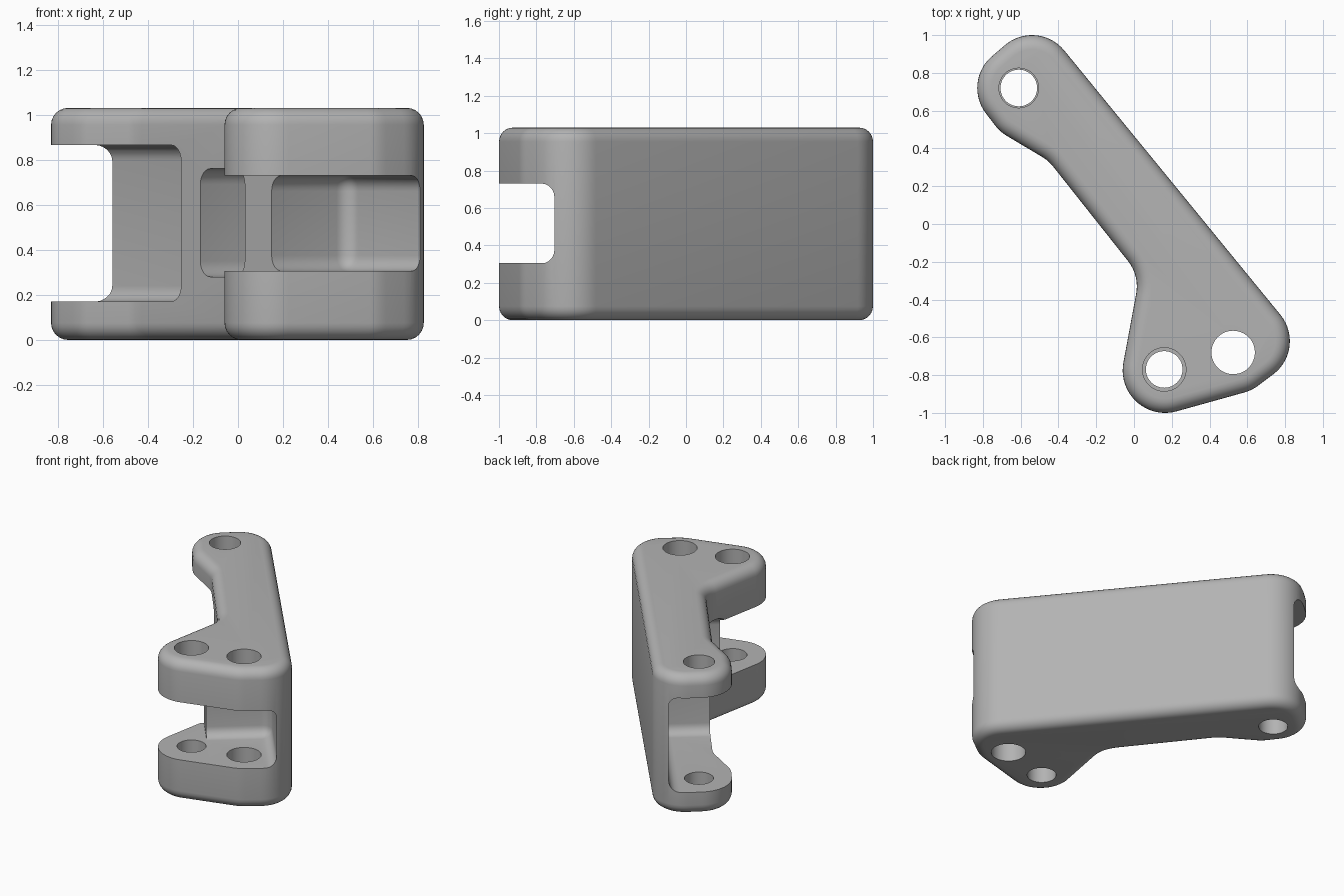
import bpy, bmesh, math
from mathutils import Vector, Matrix

if "Cube" in bpy.data.objects:
    bpy.data.objects.remove(bpy.data.objects["Cube"])

HEIGHT = 1.03
EDGE = 0.075
ARM_ANGLE = math.atan2(0.626, 0.78)   # direction across the arm

grey = bpy.data.materials.new("plain_grey")
grey.use_nodes = True
grey.diffuse_color = (0.45, 0.45, 0.45, 1)
grey.node_tree.nodes["Principled BSDF"].inputs["Base Color"].default_value = grey.diffuse_color


def new_object(name, bm):
    bmesh.ops.recalc_face_normals(bm, faces=bm.faces)
    mesh = bpy.data.meshes.new(name)
    bm.to_mesh(mesh)
    bm.free()
    mesh.materials.append(grey)
    obj = bpy.data.objects.new(name, mesh)
    bpy.context.collection.objects.link(obj)
    return obj


def belt(circles, step=math.radians(6)):
    """Counter-clockwise outline of tangent lines and arcs; a negative radius is concave."""
    count = len(circles)
    normals = []
    for i, (x, y, r) in enumerate(circles):
        x2, y2, r2 = circles[(i + 1) % count]
        d = Vector((x2 - x, y2 - y))
        u = d.normalized()
        a = (r - r2) / d.length
        n = u * a + Vector((u.y, -u.x)) * math.sqrt(1 - a * a)
        normals.append(math.atan2(n.y, n.x))
    points = []
    for i, (x, y, r) in enumerate(circles):
        start, end = normals[i - 1], normals[i]
        sweep = (end - start + math.pi) % math.tau - math.pi
        steps = max(2, round(abs(sweep) / step))
        for k in range(steps + 1):
            ang = start + sweep * k / steps
            points.append((x + r * math.cos(ang), y + r * math.sin(ang)))
    return points


# Solid body: rounded outline, extruded, with rounded rims
outline = belt([
    (-0.61, 0.72, 0.22), (-0.56, 0.655, 0.22),
    (-0.60, 0.167, -0.22), (-0.20, -0.33, -0.215),
    (0.165, -0.775, 0.225), (0.525, -0.68, 0.22),
    (0.605, -0.62, 0.22), (-0.54, 0.78, 0.22)])
bm = bmesh.new()
base = bm.faces.new([bm.verts.new((x, y, 0)) for x, y in outline])
top = bmesh.ops.extrude_face_region(bm, geom=[base])["geom"]
bmesh.ops.translate(bm, vec=(0, 0, HEIGHT), verts=[g for g in top if isinstance(g, bmesh.types.BMVert)])
rims = [e for e in bm.edges if abs(e.verts[0].co.z - e.verts[1].co.z) < 1e-5]
bmesh.ops.bevel(bm, geom=rims, offset=EDGE, segments=6, profile=0.5, affect='EDGES')
body = new_object("bracket_body", bm)


def pocket(name, across, along, z, radius):
    """Rounded box cutter in the arm's own frame: across the arm, along it, and up."""
    bm = bmesh.new()
    bmesh.ops.create_cube(bm, size=1)
    spans = (across, (-along[1], -along[0]), z)
    for v in bm.verts:
        v.co = [lo + (c + 0.5) * (hi - lo) for c, (lo, hi) in zip(v.co, spans)]
    if radius:
        bmesh.ops.bevel(bm, geom=bm.edges[:], offset=radius, segments=6, profile=0.5, affect='EDGES')
    bm.transform(Matrix.Rotation(ARM_ANGLE, 4, 'Z'))
    return new_object(name, bm)


def bore(name, x, y, radius, z_low, z_high):
    bm = bmesh.new()
    bmesh.ops.create_cone(bm, cap_ends=True, segments=48, radius1=radius, radius2=radius,
                          depth=z_high - z_low)
    bm.transform(Matrix.Translation((x, y, (z_low + z_high) / 2)))
    return new_object(name, bm)


mid = HEIGHT / 2
cutters = [
    # Fork openings and the hollow between the two webs
    pocket("rear_fork_cutter", (-2, 0.19), (-2, -0.223), (0.17, 0.865), 0.07),
    pocket("middle_hollow_cutter", (-2, 0.19), (-0.085, 0.36), (0.28, 0.76), 0.07),
    pocket("front_fork_cutter", (-2, 0.19), (0.55, 2), (0.305, 0.73), 0.07),
    pocket("front_lobe_cutter", (-2, -0.25), (0.2, 2.1), (0.305, 0.73), 0),
    # Pin holes, some narrower in the lower fork
    bore("rear_upper_bore", -0.61, 0.72, 0.105, mid, 2),
    bore("rear_lower_bore", -0.61, 0.72, 0.097, -1, mid),
    bore("corner_bore", 0.525, -0.68, 0.115, -1, 2),
    bore("lobe_upper_bore", 0.16, -0.77, 0.115, mid, 2),
    bore("lobe_lower_bore", 0.16, -0.77, 0.097, -1, mid),
]

bpy.ops.object.select_all(action='DESELECT')
body.select_set(True)
bpy.context.view_layer.objects.active = body
for cutter in cutters:
    cut = body.modifiers.new(cutter.name, 'BOOLEAN')
    cut.operation = 'DIFFERENCE'
    cut.solver = 'EXACT'
    cut.object = cutter
    bpy.ops.object.modifier_apply(modifier=cut.name)
    bpy.data.objects.remove(cutter)

bpy.ops.object.shade_smooth_by_angle(angle=math.radians(30))
